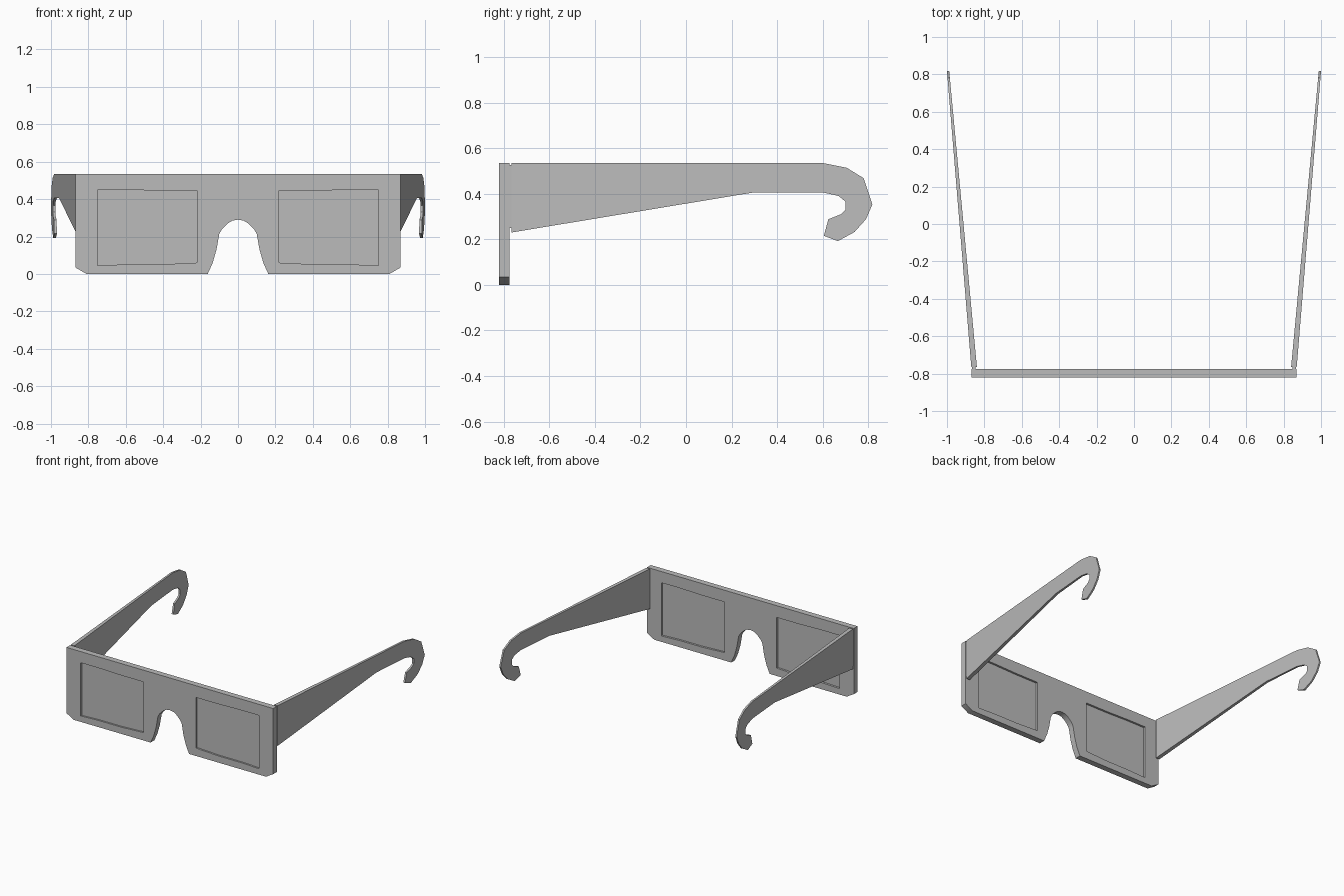
import bpy, bmesh

if "Cube" in bpy.data.objects:
    bpy.data.objects.remove(bpy.data.objects["Cube"])

card = bpy.data.materials.new("card_grey")
card.diffuse_color = (0.5, 0.5, 0.5, 1)
card.use_nodes = True
card.node_tree.nodes["Principled BSDF"].inputs["Base Color"].default_value = card.diffuse_color


def finish(name, bm, smooth=True):
    bmesh.ops.recalc_face_normals(bm, faces=bm.faces[:])
    me = bpy.data.meshes.new(name)
    bm.to_mesh(me)
    bm.free()
    me.materials.append(card)
    ob = bpy.data.objects.new(name, me)
    bpy.context.collection.objects.link(ob)
    if smooth:
        bpy.ops.object.select_all(action='DESELECT')
        bpy.context.view_layer.objects.active = ob
        ob.select_set(True)
        bpy.ops.object.shade_smooth_by_angle(angle=0.6)
    return ob


def prism(name, loops, place, depth0, depth1, smooth=True):
    """Solid from closed outlines (holes allowed); place(a, b, t) maps to 3D."""
    bm = bmesh.new()
    edges = []
    for loop in loops:
        vs = [bm.verts.new((a, b, 0)) for a, b in loop]
        edges += [bm.edges.new((vs[i - 1], vs[i])) for i in range(len(vs))]
    bmesh.ops.triangle_fill(bm, use_beauty=True, edges=edges, normal=(0, 0, 1))
    r = bmesh.ops.extrude_face_region(bm, geom=bm.faces[:], use_keep_orig=True)
    back = {g for g in r["geom"] if isinstance(g, bmesh.types.BMVert)}
    for v in bm.verts:
        v.co = place(v.co.x, v.co.y, depth1 if v in back else depth0)
    return finish(name, bm, smooth)


def upright(x, z, y):
    return (x, y, z)


# Front card: mirrored outline with nose arch and two window holes
half = [(0.055, 0.27), (0.085, 0.24), (0.10, 0.215), (0.115, 0.13), (0.135, 0.06),
        (0.162, 0.003), (0.81, 0.003), (0.87, 0.035), (0.87, 0.535)]
arch = [(0, 0.29), (0.03, 0.285)]
right = arch + half
outline = right + [(-x, z) for x, z in reversed(right[1:])]
window = [(0.22, 0.445), (0.22, 0.06), (0.41, 0.051), (0.60, 0.051),
          (0.75, 0.045), (0.75, 0.45), (0.60, 0.45), (0.41, 0.445)]
left_window = [(-x, z) for x, z in window]
outline = [(x, 0 if z == 0.003 else z) for x, z in outline]
prism("front_frame", [outline, window, left_window], upright, -0.82, -0.775)

# Temple arm profile in (y, z) with the hooked ear end
arm = [(-0.765, 0.535), (0.60, 0.535), (0.705, 0.514), (0.78, 0.468), (0.818, 0.353),
       (0.79, 0.288), (0.74, 0.232), (0.667, 0.192), (0.605, 0.215), (0.625, 0.288),
       (0.68, 0.31), (0.70, 0.33), (0.70, 0.365), (0.67, 0.39), (0.60, 0.406),
       (0.30, 0.406), (-0.765, 0.23)]

for side, s in (("right", 1), ("left", -1)):
    # Film pane recessed inside the window
    pane = window if s > 0 else left_window
    prism(side + "_lens", [pane], upright, -0.807, -0.79, False)

    # Arm splays outward and gets thinner towards the tip
    def splay(y, z, t, s=s):
        f = (y + 0.765) / 1.583
        return (s * (0.87 + 0.13 * f - t * (0.03 - 0.018 * f)), y, z)
    prism(side + "_arm", [arm], splay, 0, 1)

    # Thin fold joining arm and front
    fold = [(-0.78, 0.25), (-0.78, 0.527), (-0.76, 0.527), (-0.76, 0.25)]
    prism(side + "_fold", [fold], lambda y, z, t, s=s: (s * t, y, z), 0.848, 0.866, False)
